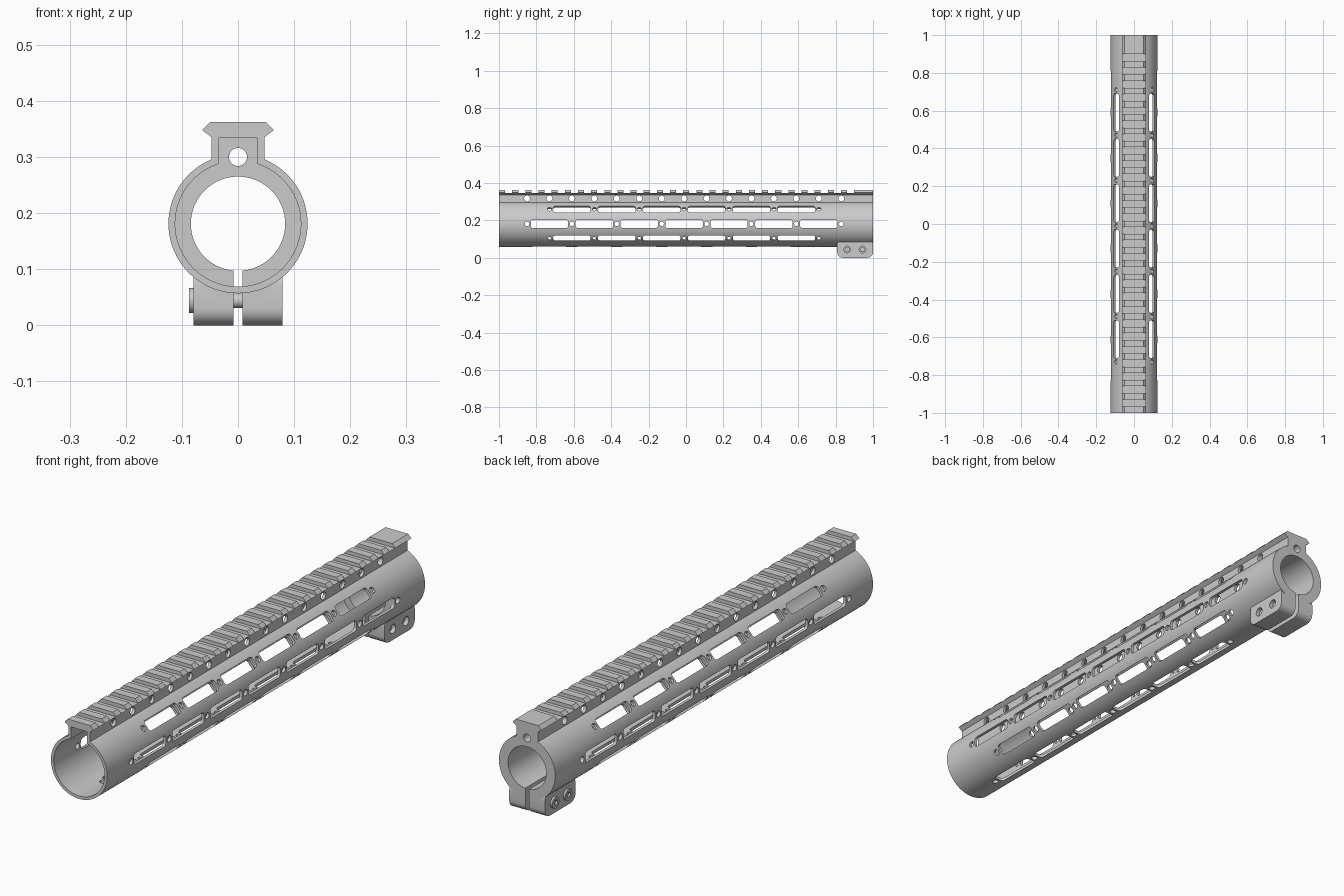
import bpy, bmesh, math
from mathutils import Vector

if "Cube" in bpy.data.objects:
    bpy.data.objects.remove(bpy.data.objects["Cube"])

CZ, R_OUT, R_IN, R_BORE = 0.181, 0.124, 0.112, 0.084   # tube axis height and radii
BACK = 0.81                                            # start of the solid clamp section

metal = bpy.data.materials.new("grey metal")
metal.diffuse_color = (0.6, 0.6, 0.6, 1)
metal.use_nodes = True
metal.node_tree.nodes["Principled BSDF"].inputs["Base Color"].default_value = metal.diffuse_color


# ---- helpers ----
def circle(u, v, r, n=32):
    return [(u + r * math.cos(2 * math.pi * i / n), v + r * math.sin(2 * math.pi * i / n)) for i in range(n)]


def rounded(u0, u1, v0, v1, r, n=6):
    pts = []
    for k, (cu, cv) in enumerate([(u1 - r, v1 - r), (u0 + r, v1 - r), (u0 + r, v0 + r), (u1 - r, v0 + r)]):
        for i in range(n + 1):
            a = math.pi / 2 * (k + i / n)
            pts.append((cu + r * math.cos(a), cv + r * math.sin(a)))
    return pts


def along_y(u, v, w):      # profile in x/z, extruded along y
    return Vector((u, w, v))


def along_x(u, v, w):      # profile in y/z, extruded along x
    return Vector((w, u, v))


def radial(deg):           # profile in y/tangent, extruded outward from the tube axis
    c, s = math.cos(math.radians(deg)), math.sin(math.radians(deg))
    return lambda u, v, w: Vector((w * c - v * s, u, CZ + w * s + v * c))


def prism(bm, pts, a, b, place):
    lo = [bm.verts.new(place(u, v, a)) for u, v in pts]
    hi = [bm.verts.new(place(u, v, b)) for u, v in pts]
    bm.faces.new(lo)
    bm.faces.new(hi)
    for i in range(len(pts)):
        j = (i + 1) % len(pts)
        bm.faces.new((lo[i], lo[j], hi[j], hi[i]))


def make(name, parts):
    bm = bmesh.new()
    for p in parts:
        prism(bm, *p)
    bmesh.ops.recalc_face_normals(bm, faces=bm.faces[:])
    me = bpy.data.meshes.new(name)
    bm.to_mesh(me)
    bm.free()
    me.materials.append(metal)
    ob = bpy.data.objects.new(name, me)
    bpy.context.collection.objects.link(ob)
    return ob


def combine(ob, steps):
    helpers = []
    for op, parts in steps:
        cutter = make("cutter", parts)
        cutter.hide_render = True
        helpers.append(cutter)
        m = ob.modifiers.new(op, 'BOOLEAN')
        m.operation, m.solver, m.object = op, 'EXACT', cutter
    bpy.context.view_layer.update()
    me = bpy.data.meshes.new_from_object(ob.evaluated_get(bpy.context.evaluated_depsgraph_get()))
    ob.modifiers.clear()
    ob.data = me
    me.materials.clear()
    me.materials.append(metal)
    for h in helpers:
        bpy.data.objects.remove(h)


def smooth(ob):
    bpy.ops.object.select_all(action='DESELECT')
    ob.select_set(True)
    bpy.context.view_layer.objects.active = ob
    bpy.ops.object.shade_smooth_by_angle(angle=math.radians(30))


def keyhole(r, half, n=96):   # round tube section, open at the top between x = -half and half
    a0 = math.acos(half / r)
    span = 2 * math.pi - (math.pi - 2 * a0)
    return [(r * math.cos(a0 - span * i / n), CZ + r * math.sin(a0 - span * i / n)) for i in range(n + 1)]


# ---- handguard: tube with top rail section ----
rail = [(-0.047, 0.335), (-0.064, 0.348), (-0.05, 0.362), (0.05, 0.362), (0.064, 0.348), (0.047, 0.335)]
body = make("handguard", [(keyhole(R_OUT, 0.047) + rail, -1, 1, along_y)])

# clamp lug under the back end
lug = [(rounded(0.808, 1.0, 0, 0.1, 0.03), -0.079, 0.079, along_x)]

# hollow inside with the channel under the rail
hollow = [(keyhole(R_IN, 0.035) + [(-0.035, 0.334), (0.035, 0.334)], -1.1, BACK, along_y)]
bore = [(circle(0, CZ, R_BORE, 96), 0.7, 1.1, along_y)]

# rows of side slots with small round holes between them
slots = []
for deg, start, count in [(0, -0.73, 7), (180, -0.73, 7), (-90, -0.73, 6),
                          (40, -0.61, 6), (140, -0.61, 6), (-40, -0.61, 6), (-140, -0.61, 6)]:
    for k in range(count + 1):
        y = start + 0.24 * k
        slots.append((circle(y - 0.12, 0, 0.012, 20), 0.07, 0.15, radial(deg)))
        if k < count:
            slots.append((rounded(y - 0.1, y + 0.1, -0.0215, 0.0215, 0.011, 4), 0.07, 0.15, radial(deg)))

# cross grooves on the rail, and vent holes through its neck
grooves = []
for k in range(27):
    y = -0.967 + 0.0703 * k
    grooves.append(([(y, 0.3475), (y + 0.038, 0.3475), (y + 0.038, 0.4), (y, 0.4)], -0.1, 0.1, along_x))
vents = [(circle(-0.85 + 0.12 * k, 0.317, 0.0155, 24), -0.06, 0.06, along_x) for k in range(15)]

# clamp slit, gas tube hole and screw holes
slit = [([(-0.008, -0.05), (0.008, -0.05), (0.008, 0.13), (-0.008, 0.13)], 0.807, 1.1, along_y)]
tube_hole = [(circle(0, 0.30, 0.016), 0.7, 1.1, along_y)]
BOLTS = (0.862, 0.944)
screw_holes = [(circle(y, 0.044, 0.018), 0.055, 0.12, along_x) for y in BOLTS]

combine(body, [('UNION', lug)] + [('DIFFERENCE', c) for c in
        (hollow, bore, slots, grooves, vents, slit, tube_hole, screw_holes)])
smooth(body)

# ---- clamp bolts with hex sockets ----
for i, y in enumerate(BOLTS):
    bolt = make("clamp_bolt_%d" % (i + 1), [(circle(y, 0.044, 0.0225), -0.087, -0.077, along_x)])
    combine(bolt, [('UNION', [(circle(y, 0.044, 0.0135), -0.08, 0.066, along_x)]),
                   ('DIFFERENCE', [(circle(y, 0.044, 0.012, 6), -0.1, -0.074, along_x)])])
    smooth(bolt)
